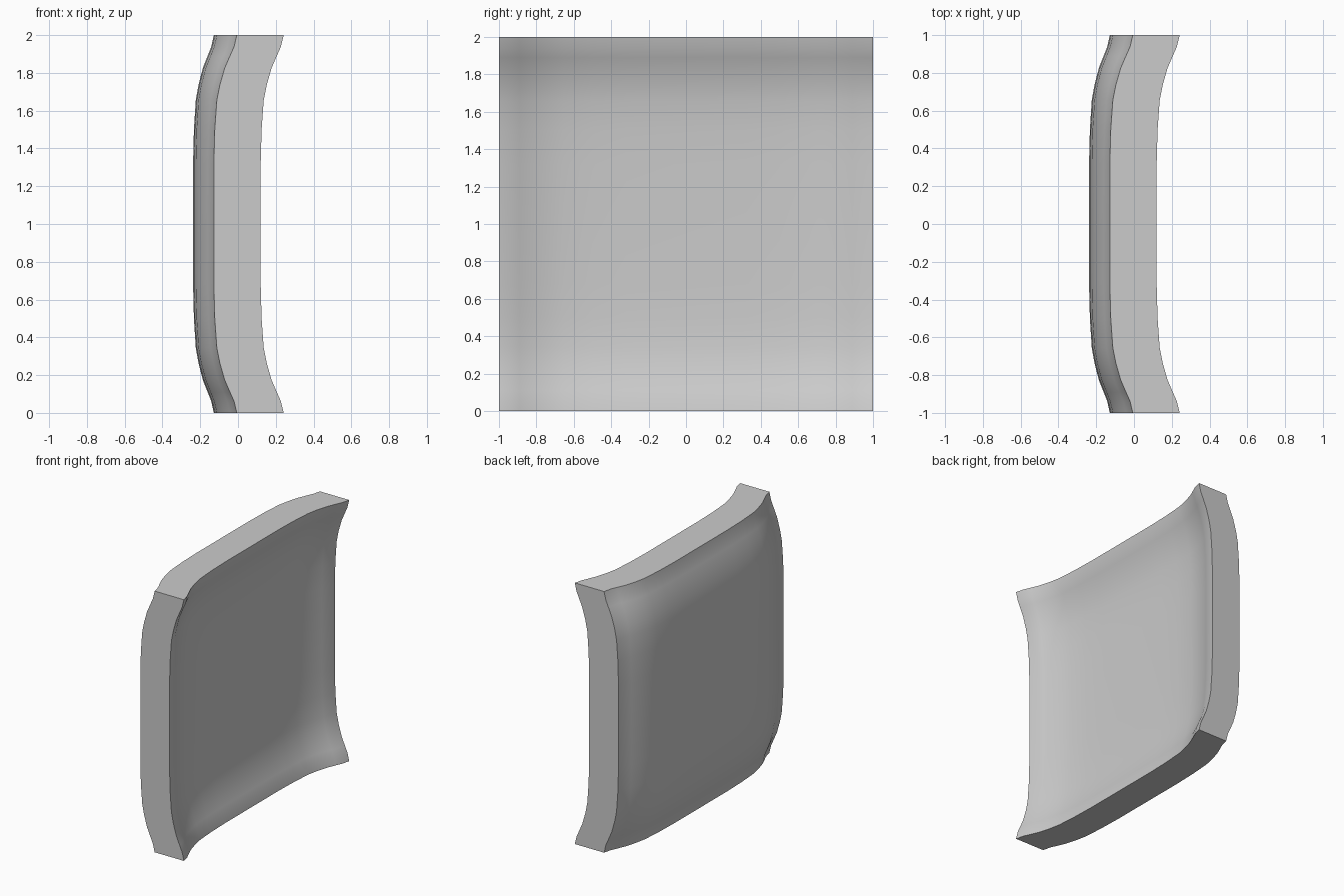
import bpy, bmesh, math

cube = bpy.data.objects.get("Cube")
if cube:
    bpy.data.objects.remove(cube, do_unlink=True)

# Rise of the panel rim: (distance from centre, offset)
PROFILE = [(0.0, 0.0), (0.32, 0.0), (0.5, 0.0045), (0.656, 0.0145), (0.737, 0.029),
           (0.826, 0.052), (0.89, 0.077), (0.937, 0.096), (1.0, 0.11)]
THICKNESS = 0.248
BACK_X = -0.238

# Stations mirrored about the centre, shared by both directions
stations = [(-d, r) for d, r in reversed(PROFILE[1:])] + PROFILE

# Plain grey surface
grey = bpy.data.materials.new("plain_grey")
grey.use_nodes = True
colour = (0.6, 0.6, 0.6, 1.0)
grey.diffuse_color = colour
grey.node_tree.nodes["Principled BSDF"].inputs["Base Color"].default_value = colour

# Dished sheet, rising toward all four rims
bm = bmesh.new()
rows = [[bm.verts.new((BACK_X + a + b + a * b, y, z + 1)) for y, a in stations]
        for z, b in stations]
for low, high in zip(rows, rows[1:]):
    for i in range(len(stations) - 1):
        bm.faces.new((low[i], low[i + 1], high[i + 1], high[i]))

# Thicken straight along x so the four sides stay flat
made = bmesh.ops.extrude_face_region(bm, geom=bm.faces[:], use_keep_orig=True)
moved = [g for g in made["geom"] if isinstance(g, bmesh.types.BMVert)]
bmesh.ops.translate(bm, verts=moved, vec=(THICKNESS, 0, 0))
bmesh.ops.recalc_face_normals(bm, faces=bm.faces[:])

mesh = bpy.data.meshes.new("curved_panel")
bm.to_mesh(mesh)
bm.free()
mesh.materials.append(grey)
panel = bpy.data.objects.new("curved_panel", mesh)
bpy.context.collection.objects.link(panel)

# Soft faces, crisp outer edges
bpy.ops.object.select_all(action="DESELECT")
panel.select_set(True)
bpy.context.view_layer.objects.active = panel
bpy.ops.object.shade_smooth_by_angle(angle=math.radians(40))
